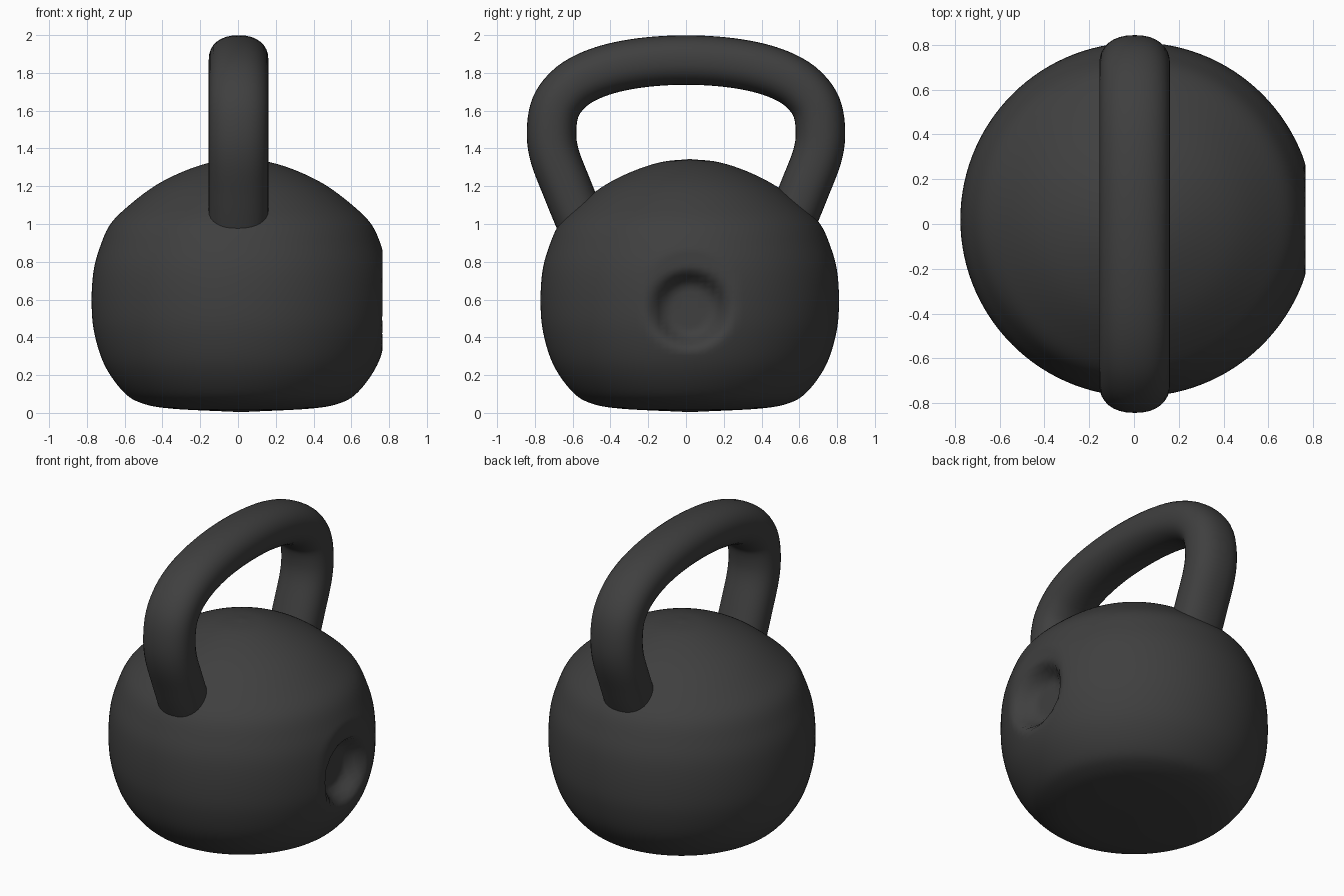
import bpy, bmesh, math
from mathutils import Vector

if "Cube" in bpy.data.objects:
    bpy.data.objects.remove(bpy.data.objects["Cube"])

iron = bpy.data.materials.new("dark iron")
iron.diffuse_color = (0.05, 0.05, 0.05, 1)
iron.use_nodes = True
iron.node_tree.nodes["Principled BSDF"].inputs["Base Color"].default_value = iron.diffuse_color


def smooth_path(pts, steps):
    """Catmull-Rom curve through 2D points."""
    p = [Vector(a) for a in pts]
    p = [2 * p[0] - p[1]] + p + [2 * p[-1] - p[-2]]
    out = []
    for i in range(1, len(p) - 2):
        a, b, c, d = p[i - 1:i + 3]
        for k in range(steps):
            t = k / steps
            out.append(0.5 * (2 * b + (c - a) * t + (2 * a - 5 * b + 4 * c - d) * t * t
                              + (3 * b - a - 3 * c + d) * t ** 3))
    return out + [p[-2]]


def skin(name, rings):
    """Join closed rings of points into a capped, smooth object."""
    bm = bmesh.new()
    loops = [[bm.verts.new(co) for co in ring] for ring in rings]
    n = len(loops[0])
    for a, b in zip(loops, loops[1:]):
        for i in range(n):
            bm.faces.new((a[i], a[(i + 1) % n], b[(i + 1) % n], b[i]))
    bm.faces.new(loops[0])
    bm.faces.new(loops[-1])
    bmesh.ops.recalc_face_normals(bm, faces=bm.faces)
    for f in bm.faces:
        f.smooth = True
    me = bpy.data.meshes.new(name)
    bm.to_mesh(me)
    bm.free()
    me.materials.append(iron)
    ob = bpy.data.objects.new(name, me)
    bpy.context.collection.objects.link(ob)
    return ob


# Ball body: lathed profile (radius, z), flattened and dimpled on +x
profile = [(0.02, 0.005), (0.36, 0.022), (0.52, 0.05), (0.62, 0.11), (0.72, 0.25),
           (0.775, 0.42), (0.79, 0.58), (0.78, 0.75), (0.745, 0.88), (0.69, 1.0),
           (0.59, 1.1), (0.45, 1.205), (0.3, 1.28), (0.15, 1.328), (0.01, 1.343)]
CX, CY, FLAT, SEG = 0.015, 0.02, 0.765, 120
DIMPLE_Y, DIMPLE_Z, RIM, FLOOR, DEPTH = 0.02, 0.55, 0.22, 0.12, 0.1


def body_point(r, z, a):
    x, y = CX + r * math.cos(a), CY + r * math.sin(a)
    x = min(x, FLAT)
    if x > 0.5:
        d = math.hypot(y - DIMPLE_Y, z - DIMPLE_Z)
        t = max(0, min(1, (RIM - d) / (RIM - FLOOR)))
        x -= DEPTH * t * t * (3 - 2 * t)
    return (x, y, z)


skin("ball_body", [[body_point(r, z, 2 * math.pi * i / SEG) for i in range(SEG)]
                   for r, z in smooth_path(profile, 6)])

# Handle: rounded cross-section swept along an arch in the y-z plane
half = [(0.47, 0.82), (0.56, 1.02), (0.63, 1.19), (0.695, 1.36), (0.712, 1.49), (0.69, 1.62),
        (0.62, 1.715), (0.52, 1.78), (0.38, 1.828), (0.2, 1.858)]
arch = smooth_path(half + [(0, 1.868)] + [(-y, z) for y, z in reversed(half)], 5)


def squarish(v):
    return math.copysign(abs(v) ** 0.88, v)


rings = []
for i, p in enumerate(arch):
    t = (arch[min(i + 1, len(arch) - 1)] - arch[max(i - 1, 0)]).normalized()
    nrm = Vector((-t.y, t.x))
    ring = []
    for k in range(32):
        a = 2 * math.pi * k / 32
        q = p + nrm * 0.131 * squarish(math.sin(a))
        ring.append((0.003 + 0.158 * squarish(math.cos(a)), q.x, q.y))
    rings.append(ring)
skin("handle", rings)
